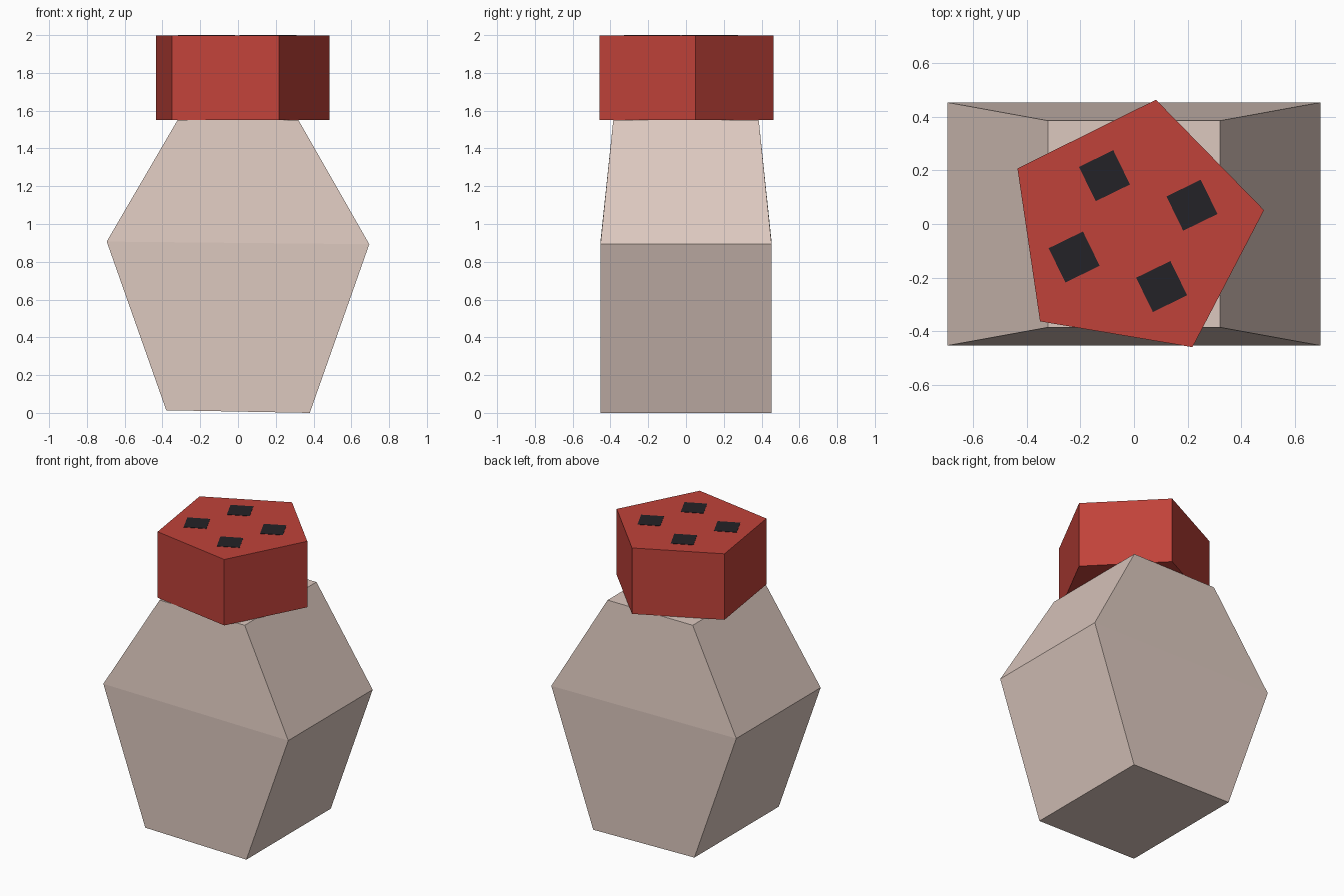
import bpy, bmesh, math
from mathutils import Vector, Matrix

if "Cube" in bpy.data.objects:
    bpy.data.objects.remove(bpy.data.objects["Cube"])


def material(name, rgb):
    mat = bpy.data.materials.new(name)
    mat.diffuse_color = (*rgb, 1)
    mat.use_nodes = True
    mat.node_tree.nodes["Principled BSDF"].inputs["Base Color"].default_value = mat.diffuse_color
    return mat


def add_object(name, bm, mat):
    bmesh.ops.recalc_face_normals(bm, faces=bm.faces)
    mesh = bpy.data.meshes.new(name)
    bm.to_mesh(mesh)
    bm.free()
    mesh.materials.append(mat)
    obj = bpy.data.objects.new(name, mesh)
    bpy.context.collection.objects.link(obj)
    return obj


cream = material("cream", (0.72, 0.58, 0.52))
red = material("red", (0.53, 0.055, 0.042))
black = material("black", (0.017, 0.016, 0.02))

# Six-sided body: stacked rectangles (half width, half depth, height), leaning very slightly
bm = bmesh.new()
rings = []
for hx, hy, z in [(0.38, 0.453, 0.007), (0.695, 0.453, 0.9), (0.32, 0.385, 1.55)]:
    tilt = 0.0 if z > 1.5 else 0.007
    rings.append([bm.verts.new((sx * hx, sy * hy, z - sx * tilt))
                  for sx, sy in [(-1, -1), (1, -1), (1, 1), (-1, 1)]])
bm.faces.new(rings[0])
bm.faces.new(rings[-1])
for low, high in zip(rings, rings[1:]):
    for i in range(4):
        j = (i + 1) % 4
        bm.faces.new((low[i], low[j], high[j], high[i]))
add_object("shaker_body", bm, cream)

# Pentagonal cap
CAP_CENTRE = Vector((0, -0.02, 1.55))
bm = bmesh.new()
base = []
for i in range(5):
    a = math.radians(8.4 + 72 * i)
    base.append(bm.verts.new(CAP_CENTRE + 0.49 * Vector((math.cos(a), math.sin(a), 0))))
bottom = bm.faces.new(base)
top = bmesh.ops.extrude_face_region(bm, geom=[bottom], use_keep_orig=True)["geom"]
bmesh.ops.translate(bm, vec=(0, 0, 0.448),
                    verts=[g for g in top if isinstance(g, bmesh.types.BMVert)])
add_object("cap", bm, red)

# Four square sprinkle holes, inlaid in the cap
for i, (x, y) in enumerate([(-0.11, 0.18), (0.216, 0.07), (-0.223, -0.123), (0.103, -0.233)]):
    bm = bmesh.new()
    bmesh.ops.create_cube(bm, size=1, matrix=Matrix.Translation((x, y, 1.99))
                          @ Matrix.Rotation(math.radians(26), 4, 'Z')
                          @ Matrix.Diagonal((0.142, 0.142, 0.02, 1)))
    add_object(f"sprinkle_hole_{i + 1}", bm, black)
